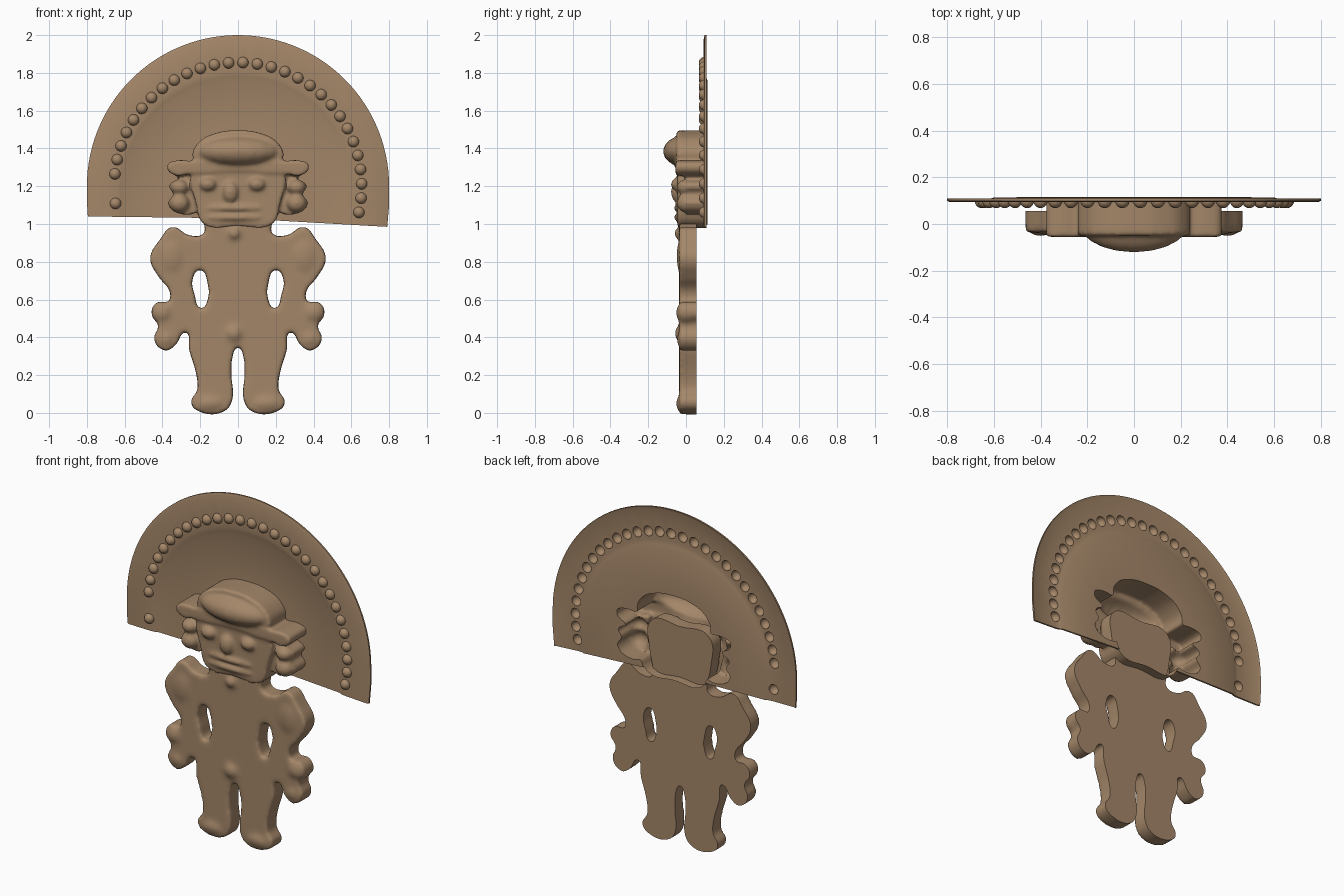
import bpy, bmesh
from math import sin, cos, pi, radians
from mathutils import Matrix, Vector

if "Cube" in bpy.data.objects:
    bpy.data.objects.remove(bpy.data.objects["Cube"])

clay = bpy.data.materials.new("warm brown")
clay.use_nodes = True
clay.diffuse_color = (0.37, 0.24, 0.14, 1)
clay.node_tree.nodes["Principled BSDF"].inputs["Base Color"].default_value = clay.diffuse_color

DEEP = 0.17  # solids run this far back before being trimmed


def make_object(name, bm):
    mesh = bpy.data.meshes.new(name)
    bm.to_mesh(mesh)
    bm.free()
    mesh.materials.append(clay)
    obj = bpy.data.objects.new(name, mesh)
    bpy.context.collection.objects.link(obj)
    return obj


def evaluated_mesh(obj):
    deps = bpy.context.evaluated_depsgraph_get()
    return bpy.data.meshes.new_from_object(obj.evaluated_get(deps))


def apply_modifiers(obj):
    mesh = evaluated_mesh(obj)
    obj.modifiers.clear()
    obj.data = mesh


def smooth(obj, angle=45):
    obj.data.shade_smooth()
    obj.data.set_sharp_from_angle(angle=radians(angle))


def mirrored(half):
    return half + [(-x, z) for x, z in reversed(half) if x > 0]


def add_prism(bm, loops, front):
    """Smooth closed outlines in x and z, extruded from the front to DEEP."""
    curve = bpy.data.curves.new("outline", 'CURVE')
    curve.dimensions, curve.fill_mode = '2D', 'BOTH'
    curve.extrude = (DEEP - front) / 2
    curve.resolution_u = 6
    for loop in loops:
        spline = curve.splines.new('BEZIER')
        spline.bezier_points.add(len(loop) - 1)
        spline.use_cyclic_u = True
        for point, (x, z) in zip(spline.bezier_points, loop):
            point.co = (x, z, 0)
            point.handle_left_type = point.handle_right_type = 'AUTO'
    obj = bpy.data.objects.new("outline", curve)
    bpy.context.collection.objects.link(obj)
    mesh = evaluated_mesh(obj)
    mesh.transform(Matrix.Translation((0, (front + DEEP) / 2, 0)) @ Matrix.Rotation(pi / 2, 4, 'X'))
    bm.from_mesh(mesh)
    bpy.data.objects.remove(obj)
    bmesh.ops.remove_doubles(bm, verts=bm.verts, dist=0.0001)


def add_ball(bm, center, radii):
    matrix = Matrix.Translation(center) @ Matrix.Diagonal((*radii, 1))
    bmesh.ops.create_uvsphere(bm, u_segments=20, v_segments=12, radius=1, matrix=matrix)


def soften(name, bm, voxel, rounds):
    obj = make_object(name, bm)
    remesh = obj.modifiers.new("blend", 'REMESH')
    remesh.mode, remesh.voxel_size = 'VOXEL', voxel
    relax = obj.modifiers.new("relax", 'SMOOTH')
    relax.factor, relax.iterations = 0.5, rounds
    apply_modifiers(obj)
    return obj


def trim_back(obj, y, fill):
    bm = bmesh.new()
    bm.from_mesh(obj.data)
    cut = bmesh.ops.bisect_plane(bm, geom=bm.verts[:] + bm.edges[:] + bm.faces[:], dist=1e-5,
                                 plane_co=(0, y, 0), plane_no=(0, 1, 0), clear_outer=True)
    if fill:
        edges = [e for e in cut["geom_cut"] if isinstance(e, bmesh.types.BMEdge)]
        bmesh.ops.triangle_fill(bm, edges=edges, use_beauty=True, normal=Vector((0, 1, 0)))
    bm.to_mesh(obj.data)
    bm.free()
    smooth(obj)


# Body: torso, bent arms, fists and legs as one softened relief
body_half = [(0, 1.29), (.19, 1.28), (.2, 1.1), (.18, 1.0), (.18, .95), (.26, .94), (.35, .985),
             (.41, .92), (.465, .82), (.42, .72), (.36, .64), (.37, .585), (.42, .59), (.46, .53),
             (.42, .465), (.445, .39), (.385, .33), (.33, .36), (.275, .43), (.26, .34),
             (.22, .2), (.215, .12), (.25, .055), (.2, .005), (.07, .01), (.03, .07),
             (.035, .2), (.028, .3), (0, .35)]
arm_gap = [(.2, .76), (.16, .68), (.16, .6), (.195, .55), (.228, .62), (.24, .71)]
bm = bmesh.new()
add_prism(bm, [mirrored(body_half), arm_gap, [(-x, z) for x, z in reversed(arm_gap)]], -.036)
for s in (-1, 1):
    add_ball(bm, (s * .4, 0, .53), (.06, .055, .06))
    add_ball(bm, (s * .38, 0, .39), (.055, .05, .055))
    add_ball(bm, (s * .35, 0, .83), (.09, .05, .13))
    add_ball(bm, (s * .15, 0, .05), (.09, .055, .05))
add_ball(bm, (-.02, -.03, .95), (.035, .035, .035))
add_ball(bm, (-.02, -.02, .42), (.05, .04, .05))
body = soften("body", bm, .011, 14)

# Head: face, scrolled ears, drooping brim and domed cap
bm = bmesh.new()
add_prism(bm, [mirrored([(0, .99), (.18, 1.0), (.22, 1.1), (.23, 1.29), (0, 1.31)])], -.045)
add_prism(bm, [mirrored([(0, 1.28), (.23, 1.27), (.35, 1.265), (.375, 1.31), (.33, 1.335),
                         (.22, 1.33), (0, 1.35)])], -.055)
add_prism(bm, [mirrored([(0, 1.31), (.2, 1.31), (.24, 1.36), (.21, 1.43), (.12, 1.48),
                         (0, 1.495)])], -.05)
add_ball(bm, (0, 0, 1.385), (.235, .122, .085))
for s in (-1, 1):
    ear = [(s * .2, 1.24), (s * .31, 1.235), (s * .365, 1.2), (s * .34, 1.16), (s * .37, 1.11),
           (s * .31, 1.055), (s * .2, 1.08)]
    add_prism(bm, [ear], .0)
    add_ball(bm, (s * .31, 0, 1.195), (.05, .05, .04))
    add_ball(bm, (s * .31, 0, 1.11), (.055, .05, .05))
    add_ball(bm, (s * .13 - .03, -.045, 1.21), (.045, .035, .035))
add_ball(bm, (-.04, -.04, 1.17), (.045, .04, .06))
for z in (1.035, 1.085):
    add_ball(bm, (-.02, -.035, z), (.17, .028, .022))
head = soften("head_and_cap", bm, .01, 6)

# Headdress: thin fan-shaped sheet with a sunken centre, built from scaled rings
arc = [(-.795, 1.04), (-.8, 1.12)]
arc += [(-.8 * cos(pi * i / 60), 1.2 + .8 * sin(pi * i / 60)) for i in range(61)]
arc += [(.8, 1.1), (.79, .985)]
base = 1.03
rings = [(1, .099), (.985, .094), (.8, .093), (.775, .096), (.75, .104), (.5, .105), (.25, .105)]
bm = bmesh.new()
rows = [[bm.verts.new((x * s, y, base + (z - base) * s)) for x, z in arc] for s, y in rings]
hub = bm.verts.new((0, .105, base))
for outer, inner in zip(rows, rows[1:]):
    for i in range(len(arc) - 1):
        bm.faces.new((outer[i], inner[i], inner[i + 1], outer[i + 1]))
for a, b in zip(rows[-1], rows[-1][1:]):
    bm.faces.new((a, hub, b))
bmesh.ops.recalc_face_normals(bm, faces=bm.faces)
back = bmesh.ops.extrude_face_region(bm, geom=bm.faces[:], use_keep_orig=True)
for v in back["geom"]:
    if isinstance(v, bmesh.types.BMVert):
        v.co.y += .01
bmesh.ops.recalc_face_normals(bm, faces=bm.faces)
headdress = make_object("headdress", bm)

# Beads: a row of pressed domes, hollow from behind
angles = [-12.2 + 6.66 * i for i in range(29)] + [188]
bm = bmesh.new()
for a in map(radians, angles):
    add_ball(bm, (.655 * cos(a), .098, 1.2 + .655 * sin(a)), (.03, .03, .03))
beads = make_object("beads", bm)

# Open the sheet behind the head and beads, then trim everything to depth
for cutter in (head, body, beads):
    cut = headdress.modifiers.new("opening", 'BOOLEAN')
    cut.operation, cut.solver, cut.object = 'DIFFERENCE', 'EXACT', cutter
apply_modifiers(headdress)
smooth(headdress, 35)
trim_back(body, .055, True)
trim_back(head, .108, False)
trim_back(beads, .1, False)
